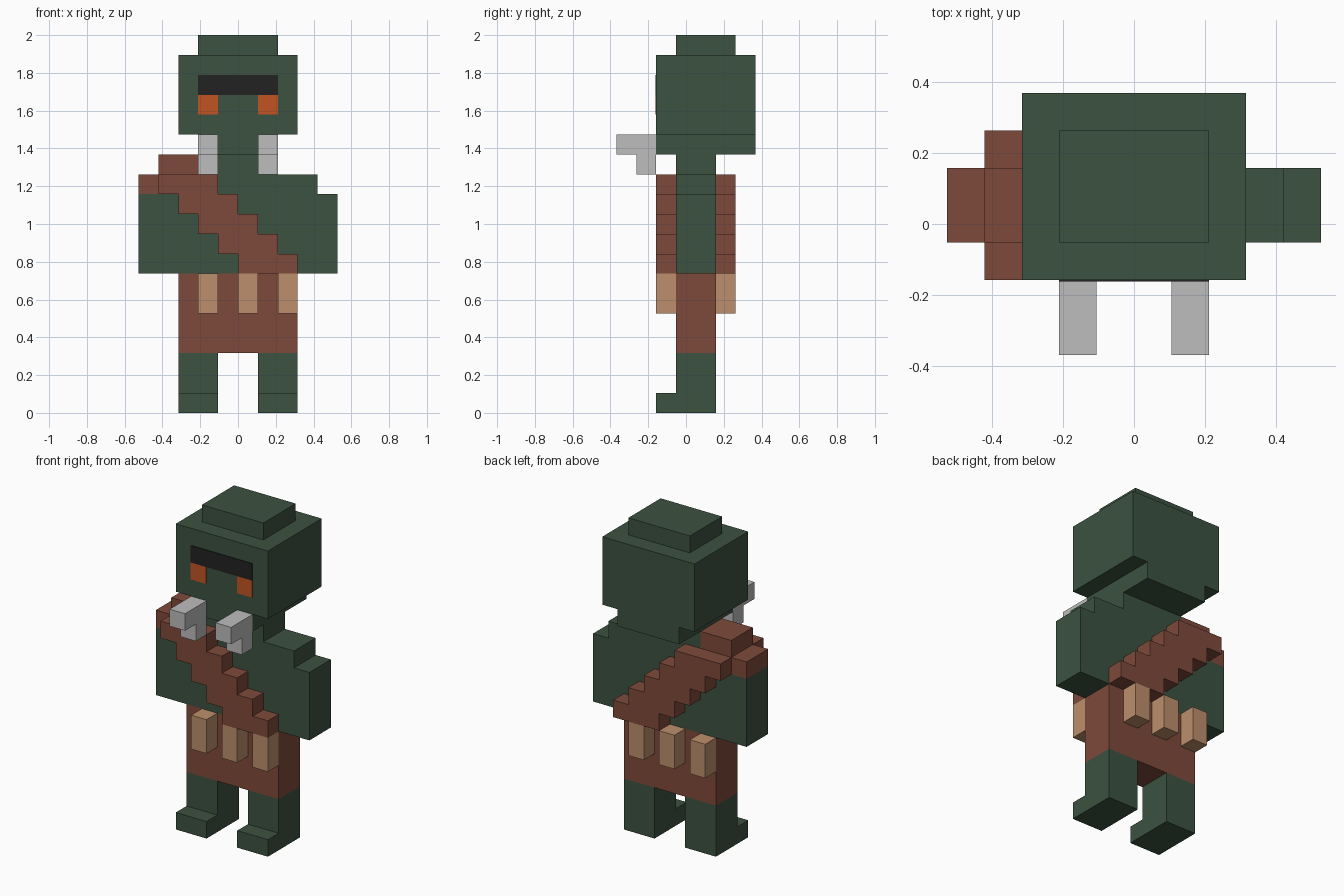
import bpy
import bmesh

cube = bpy.data.objects.get("Cube")
if cube:
    bpy.data.objects.remove(cube, do_unlink=True)

U = 2 / 19  # one block


def material(name, rgb):
    m = bpy.data.materials.new(name)
    m.use_nodes = True
    m.diffuse_color = (*rgb, 1)
    bsdf = next(n for n in m.node_tree.nodes if n.type == 'BSDF_PRINCIPLED')
    bsdf.inputs["Base Color"].default_value = (*rgb, 1)
    bsdf.inputs["Roughness"].default_value = 0.9
    return m


GREEN = material("dark_green", (0.045, 0.084, 0.052))
BROWN = material("leather_brown", (0.212, 0.068, 0.043))
TAN = material("tan", (0.509, 0.275, 0.150))
GREY = material("light_grey", (0.509, 0.509, 0.509))
ORANGE = material("orange", (0.539, 0.088, 0.017))
BLACK = material("black", (0.016, 0.016, 0.016))


def prism(name, outline, y0, y1, mat):
    """Extrude an x-z outline, in block units, from y0 to y1."""
    bm = bmesh.new()
    face = bm.faces.new([bm.verts.new((x * U, y0 * U, z * U)) for x, z in outline])
    ext = bmesh.ops.extrude_face_region(bm, geom=[face])
    verts = [v for v in ext["geom"] if isinstance(v, bmesh.types.BMVert)]
    bmesh.ops.translate(bm, vec=(0, (y1 - y0) * U, 0), verts=verts)
    bmesh.ops.recalc_face_normals(bm, faces=bm.faces)
    me = bpy.data.meshes.new(name)
    bm.to_mesh(me)
    bm.free()
    me.materials.append(mat)
    ob = bpy.data.objects.new(name, me)
    bpy.context.scene.collection.objects.link(ob)
    return ob


def box(name, xs, ys, zs, mat):
    (x0, x1), (z0, z1) = xs, zs
    return prism(name, [(x0, z0), (x1, z0), (x1, z1), (x0, z1)], *ys, mat)


BODY_Y = (-0.5, 1.5)

# Head
box("head", (-3, 3), (-1.5, 3.5), (14, 18), GREEN)
box("head_crown", (-2, 2), (-0.5, 2.5), (18, 19), GREEN)
box("jaw", (-2, 2), (-1.5, 3.5), (13, 14), GREEN)
box("neck", (-2, 2), BODY_Y, (12, 13), GREEN)

# Face plates
FACE_Y = (-1.54, -1.5)
box("brow", (-2, 2), FACE_Y, (16, 17), BLACK)

# Torso with arms held against it, and the leather shoulder
box("torso_and_arms", (-5, 5), BODY_Y, (7, 11), GREEN)
box("shoulders", (-4, 4), BODY_Y, (11, 12), GREEN)
box("right_shoulder_cap", (-5, -4), BODY_Y, (11, 12), BROWN)
box("right_shoulder_pad", (-4, -2), BODY_Y, (12, 13), BROWN)

# Stepped diagonal sash, front and back
upper = [p for i in range(5) for p in ((i - 1, 12 - i), (i - 1, 11 - i))]
lower = [p for i in range(5) for p in ((-i, 7 + i), (-i, 8 + i))]
# exposed end of the sash over the shoulder
box("sash_shoulder_end", (-4.02, -4), (-0.5, 1.5), (11, 12), BROWN)
for side, ys in (("front", (-1.5, -0.5)), ("back", (1.5, 2.5))):
    prism(f"sash_{side}", upper + lower, *ys, BROWN)

# Skirt and its pouches
box("skirt", (-3, 3), BODY_Y, (3, 7), BROWN)
for i, x in enumerate((-2, 0, 2), 1):
    box(f"front_pouch_{i}", (x, x + 1), (-1.5, -0.5), (5, 7), TAN)
    box(f"back_pouch_{i}", (-x - 1, -x), (1.5, 2.5), (5, 7), TAN)

# Paired parts
for side, s in (("left", 1), ("right", -1)):
    inner, outer = sorted((s, 2 * s)), sorted((s, 3 * s))
    box(f"{side}_eye", inner, FACE_Y, (15, 16), ORANGE)
    box(f"{side}_tusk", inner, (-3.5, -1.5), (13, 14), GREY)
    box(f"{side}_tusk_base", inner, (-2.5, -1.5), (12, 13), GREY)
    box(f"{side}_leg", outer, BODY_Y, (0, 3), GREEN)
    box(f"{side}_foot", outer, (-1.5, -0.5), (0, 1), GREEN)
